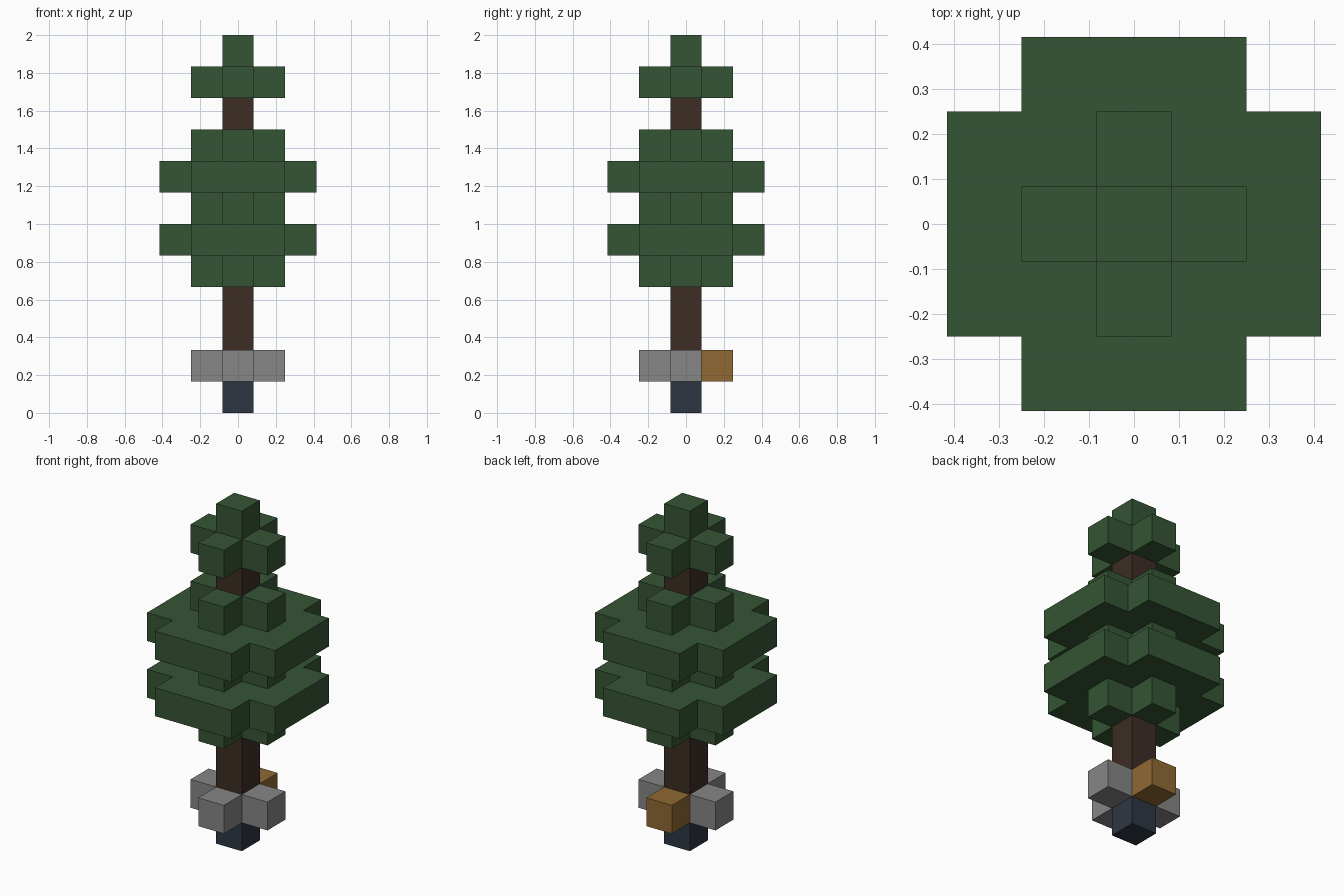
import bpy
import bmesh

U = 1 / 6  # one block

default_cube = bpy.data.objects.get("Cube")
if default_cube:
    bpy.data.objects.remove(default_cube, do_unlink=True)


def make_material(name, color):
    mat = bpy.data.materials.new(name)
    mat.use_nodes = True
    rgba = (*color, 1)
    mat.diffuse_color = rgba
    for node in mat.node_tree.nodes:
        if node.type == 'BSDF_PRINCIPLED':
            node.inputs["Base Color"].default_value = rgba
    return mat


leaf = make_material("leaf green", (0.035, 0.09, 0.035))
bark = make_material("bark brown", (0.045, 0.026, 0.018))
stone = make_material("stone grey", (0.237, 0.237, 0.237))
gold = make_material("ochre gold", (0.278, 0.144, 0.033))
navy = make_material("dark navy", (0.026, 0.037, 0.055))


def prism(name, outline, low, high, mat):
    """Extrude an outline, given in blocks, between two block levels."""
    bm = bmesh.new()
    face = bm.faces.new([bm.verts.new((x * U, y * U, low * U)) for x, y in outline])
    top = bmesh.ops.extrude_face_region(bm, geom=[face])["geom"]
    verts = [v for v in top if isinstance(v, bmesh.types.BMVert)]
    bmesh.ops.translate(bm, verts=verts, vec=(0, 0, (high - low) * U))
    bmesh.ops.recalc_face_normals(bm, faces=bm.faces)
    mesh = bpy.data.meshes.new(name)
    bm.to_mesh(mesh)
    bm.free()
    mesh.materials.append(mat)
    obj = bpy.data.objects.new(name, mesh)
    bpy.context.collection.objects.link(obj)
    return obj


def square(x=0, y=0):
    h = 0.5
    return [(x - h, y - h), (x + h, y - h), (x + h, y + h), (x - h, y + h)]


def cross(a, b):
    """Plus-shaped outline: arm half width a, reach b."""
    quarter = [(b, -a), (b, a), (a, a)]
    points = []
    for _ in range(4):
        points += quarter
        quarter = [(-y, x) for x, y in quarter]
    return points


# Base and trunk
prism("base_block", square(), 0, 1, navy)
prism("trunk", square(), 1, 10, bark)

# Ring of blocks around the foot, the back one gold
for name, x, y, mat in (("front_stone", 0, -1, stone), ("left_stone", 1, 0, stone),
                        ("right_stone", -1, 0, stone), ("back_gold_block", 0, 1, gold)):
    prism(name, square(x, y), 1, 2, mat)

# Alternating small and wide foliage layers
for level in (4, 6, 8, 10):
    prism(f"small_foliage_{level}", cross(0.5, 1.5), level, level + 1, leaf)
for level in (5, 7):
    prism(f"wide_foliage_{level}", cross(1.5, 2.5), level, level + 1, leaf)
prism("treetop", square(), 11, 12, leaf)
